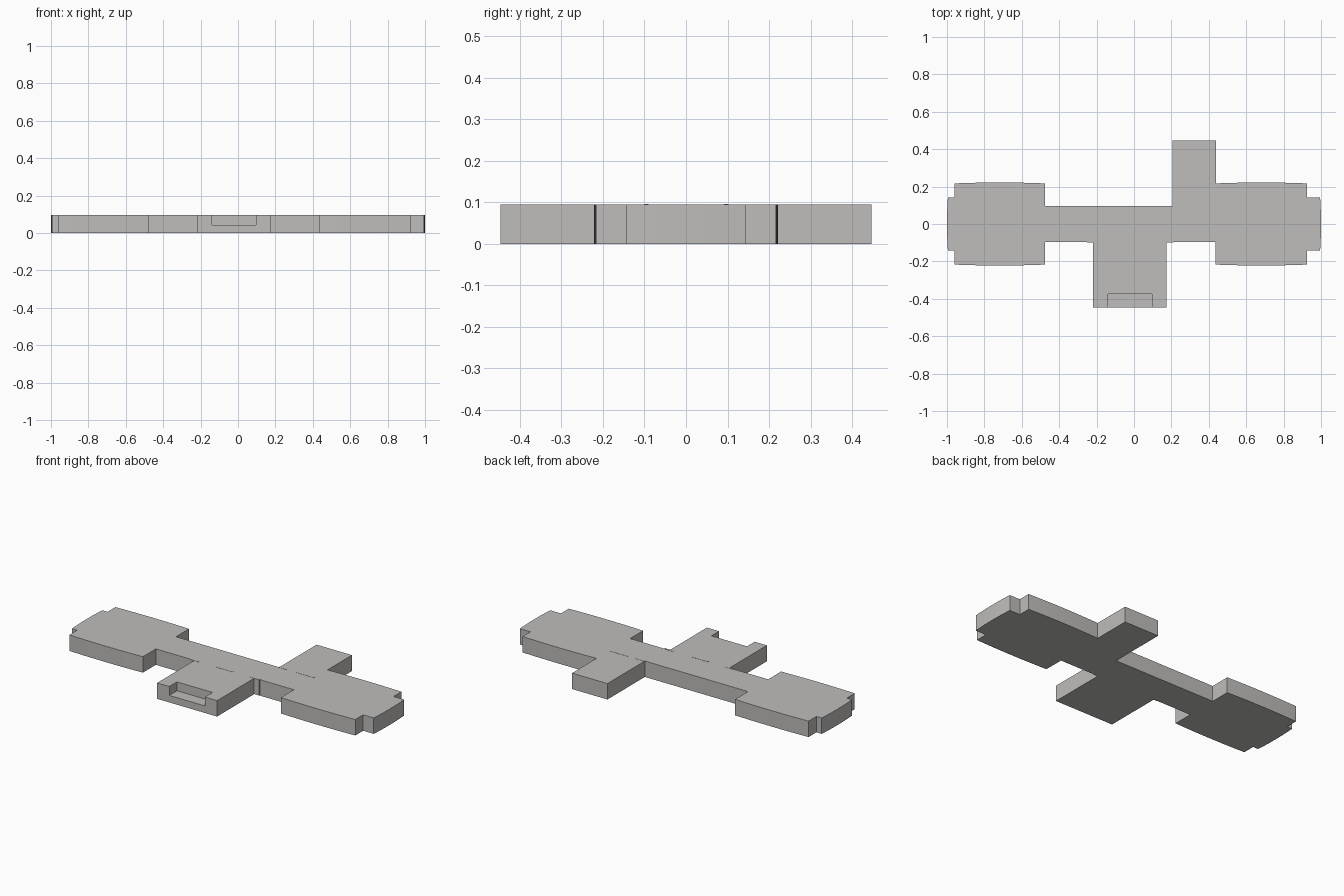
import bpy, bmesh, math

if "Cube" in bpy.data.objects:
    bpy.data.objects.remove(bpy.data.objects["Cube"])

H = 0.095

grey = bpy.data.materials.new("warm light grey")
grey.diffuse_color = (0.52, 0.51, 0.50, 1)
grey.use_nodes = True
grey.node_tree.nodes["Principled BSDF"].inputs["Base Color"].default_value = grey.diffuse_color


def prism(name, outline, z0, z1):
    """Extrude a flat outline from z0 up to z1."""
    bm = bmesh.new()
    face = bm.faces.new([bm.verts.new((x, y, z0)) for x, y in outline])
    top = bmesh.ops.extrude_face_region(bm, geom=[face])["geom"]
    for v in top:
        if isinstance(v, bmesh.types.BMVert):
            v.co.z = z1
    bmesh.ops.recalc_face_normals(bm, faces=bm.faces)
    mesh = bpy.data.meshes.new(name)
    bm.to_mesh(mesh)
    bm.free()
    mesh.materials.append(grey)
    ob = bpy.data.objects.new(name, mesh)
    bpy.context.collection.objects.link(ob)
    return ob


def rect(x0, x1, y0, y1):
    return [(x0, y0), (x1, y0), (x1, y1), (x0, y1)]


def bow(a, b, bulge, n=8):
    """Shallow arc from a to b, bulging to the right of the direction of travel."""
    dx, dy = b[0] - a[0], b[1] - a[1]
    d = math.hypot(dx, dy)
    pts = []
    for i in range(n + 1):
        t = i / n
        k = bulge * 4 * t * (1 - t) / d
        pts.append((a[0] + dx * t + dy * k, a[1] + dy * t - dx * k))
    return pts


# Floor plan, counter-clockwise from the front wing
B = 0.005
plan = [(-0.22, -0.095), (-0.22, -0.447), (0.175, -0.447), (0.175, -0.095)]
plan += [(0.435, -0.095)] + bow((0.435, -0.217), (0.925, -0.217), B)
plan += [(0.925, -0.143)] + bow((0.995, -0.143), (0.995, 0.143), B)
plan += [(0.925, 0.143)] + bow((0.925, 0.217), (0.438, 0.217), B)
plan += [(0.438, 0.447), (0.205, 0.447), (0.205, 0.095)]
plan += [(-0.475, 0.095)] + bow((-0.475, 0.217), (-0.96, 0.217), B)
plan += [(-0.96, 0.143)] + bow((-0.995, 0.143), (-0.995, -0.143), B)
plan += [(-0.96, -0.143)] + bow((-0.96, -0.217), (-0.475, -0.217), B)
plan += [(-0.475, -0.095)]
body = prism("building_body", plan, 0, H)

# Entrance recess cut into the front wing
cutter = prism("recess_cutter", rect(-0.14, 0.095, -0.5, -0.375), 0.042, 0.2)
cutter.hide_render = True
mod = body.modifiers.new("recess", 'BOOLEAN')
mod.operation = 'DIFFERENCE'
mod.solver = 'EXACT'
mod.object = cutter
bpy.context.view_layer.objects.active = body
bpy.ops.object.modifier_apply(modifier="recess")
bpy.data.objects.remove(cutter)

# Thin wall strips where the wings join the corridor
strips = [(-0.25, -0.19, -0.095), (-0.08, 0.035, -0.095), (0.15, 0.21, -0.095),
          (0.205, 0.265, 0.096), (0.315, 0.436, 0.096)]
for i, (x0, x1, y) in enumerate(strips):
    prism(f"wall_strip_{i + 1}", rect(x0, x1, y - 0.005, y + 0.005), 0.002, H + 0.001)
